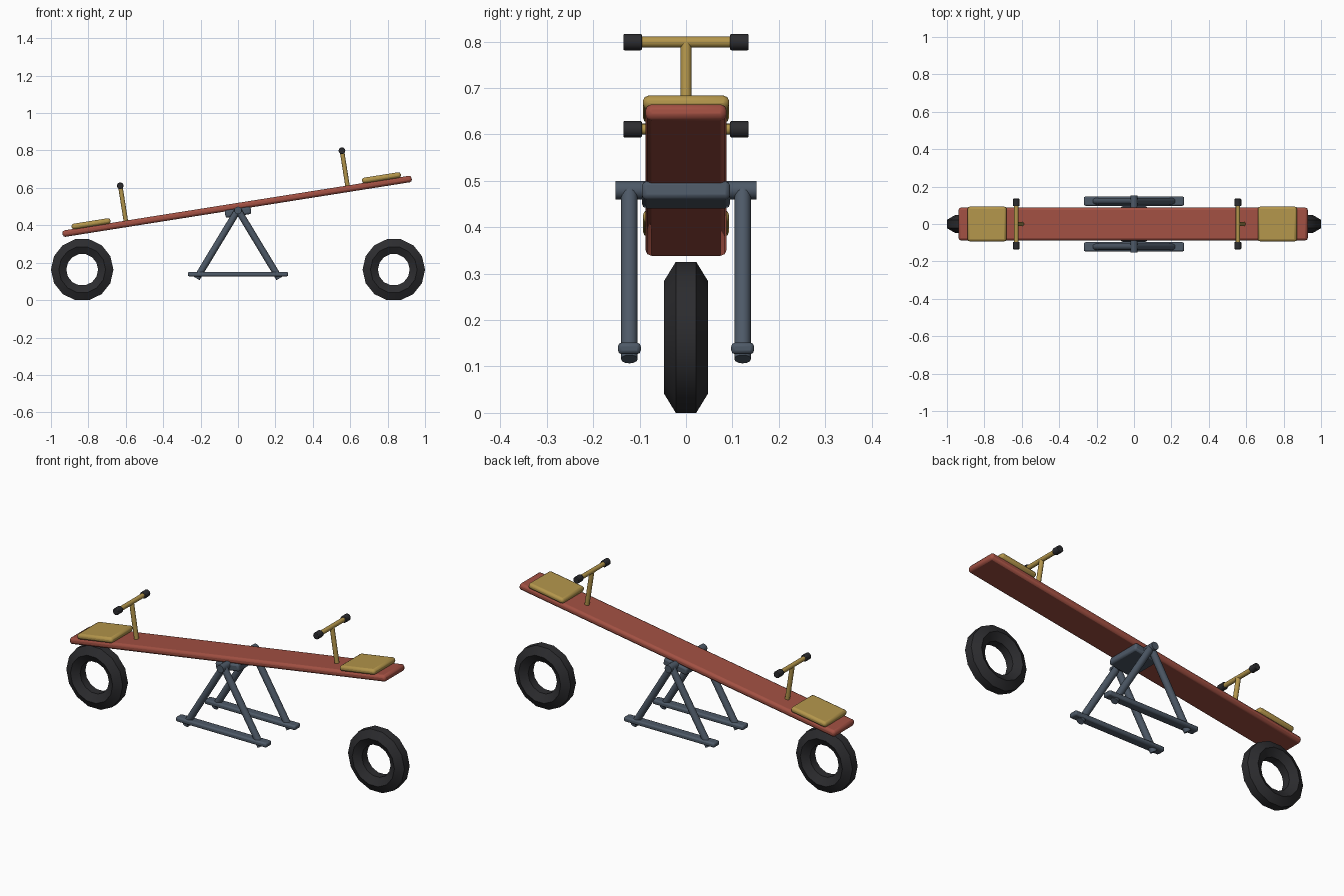
import bpy, bmesh, math
from mathutils import Vector, Matrix

if "Cube" in bpy.data.objects:
    bpy.data.objects.remove(bpy.data.objects["Cube"])

def material(name, rgb):
    m = bpy.data.materials.new(name)
    m.diffuse_color = (*rgb, 1)
    m.use_nodes = True
    m.node_tree.nodes["Principled BSDF"].inputs["Base Color"].default_value = m.diffuse_color
    return m

RED = material("red_paint", (0.36, 0.08, 0.055))
YELLOW = material("yellow_paint", (0.45, 0.30, 0.07))
STEEL = material("blue_steel", (0.075, 0.10, 0.135))
RUBBER = material("black_rubber", (0.025, 0.025, 0.028))

# Everything on the board is built level, then tilted about the pivot
TILT = Matrix.Translation((0, 0, 0.472)) @ Matrix.Rotation(-math.radians(9), 4, 'Y')
FLAT = Matrix.Identity(4)

def finish(name, bm, mat, frame=FLAT, bevel=0, segments=2):
    bmesh.ops.recalc_face_normals(bm, faces=bm.faces)
    me = bpy.data.meshes.new(name)
    bm.to_mesh(me)
    bm.free()
    me.materials.append(mat)
    ob = bpy.data.objects.new(name, me)
    bpy.context.collection.objects.link(ob)
    ob.matrix_world = frame
    if bevel:
        mod = ob.modifiers.new("bevel", 'BEVEL')
        mod.width, mod.segments = bevel, segments
        mod.limit_method = 'ANGLE'
        mod.angle_limit = math.radians(50)
    bpy.ops.object.select_all(action='DESELECT')
    ob.select_set(True)
    bpy.context.view_layer.objects.active = ob
    bpy.ops.object.shade_smooth_by_angle(angle=math.radians(40))
    return ob

def box(name, centre, size, mat, frame=FLAT, bevel=0.01):
    bm = bmesh.new()
    bmesh.ops.create_cube(bm, size=1, matrix=Matrix.Translation(centre) @ Matrix.Diagonal((*size, 1)))
    return finish(name, bm, mat, frame, bevel)

def rod(name, a, b, radius, mat, frame=FLAT, bevel=0, sides=12):
    a, b = Vector(a), Vector(b)
    rot = (b - a).to_track_quat('Z', 'Y').to_matrix().to_4x4()
    bm = bmesh.new()
    bmesh.ops.create_cone(bm, cap_ends=True, segments=sides, radius1=radius, radius2=radius,
                          depth=(b - a).length, matrix=Matrix.Translation((a + b) / 2) @ rot)
    return finish(name, bm, mat, frame, bevel)

def tyre(name, x):
    # Six-sided section swept around fourteen steps
    section = [(0.167, -0.022), (0.167, 0.022), (0.125, 0.047),
               (0.085, 0.022), (0.085, -0.022), (0.125, -0.047)]
    n = 14
    bm = bmesh.new()
    rings = []
    for i in range(n):
        t = 2 * math.pi * i / n
        rings.append([bm.verts.new((x + r * math.cos(t), y, 0.1628 + r * math.sin(t))) for r, y in section])
    for i in range(n):
        p, q = rings[i], rings[(i + 1) % n]
        for j in range(6):
            k = (j + 1) % 6
            bm.faces.new((p[j], p[k], q[k], q[j]))
    ob = finish(name, bm, RUBBER)
    bpy.ops.object.shade_smooth_by_angle(angle=math.radians(65))
    return ob

# Board and the saddle under it
box("plank", (0, 0, 0.03), (1.89, 0.175, 0.035), RED, TILT, 0.013)
box("saddle", (0, 0, -0.002), (0.14, 0.19, 0.04), STEEL, TILT, 0.01)

for side, s in (("left", -1), ("right", 1)):
    # Seat, handle and landing tyre at each end
    box(side + "_seat", (s * 0.786, 0, 0.06), (0.21, 0.186, 0.03), YELLOW, TILT, 0.012)
    rod(side + "_handle_post", (s * 0.6, 0, 0.03), (s * 0.6, 0, 0.236), 0.012, YELLOW, TILT)
    rod(side + "_handle_bar", (s * 0.6, -0.12, 0.236), (s * 0.6, 0.12, 0.236), 0.012, YELLOW, TILT)
    for end, e in (("front", -1), ("back", 1)):
        rod(f"{side}_{end}_grip", (s * 0.6, e * 0.095, 0.236), (s * 0.6, e * 0.135, 0.236),
            0.018, RUBBER, TILT, 0.003)
    tyre(side + "_tyre", s * 0.833)

# Stand: pivot axle and two A-frames
rod("axle", (0, -0.152, 0.48), (0, 0.152, 0.48), 0.02, STEEL, sides=16)
for end, e in (("front", -1), ("back", 1)):
    y = e * 0.122
    for side, s in (("left", -1), ("right", 1)):
        rod(f"{end}_{side}_leg", (0, y, 0.482), (s * 0.221, y, 0.116), 0.018, STEEL)
    box(end + "_foot_bar", (0, y, 0.139), (0.536, 0.049, 0.025), STEEL, bevel=0.008)
